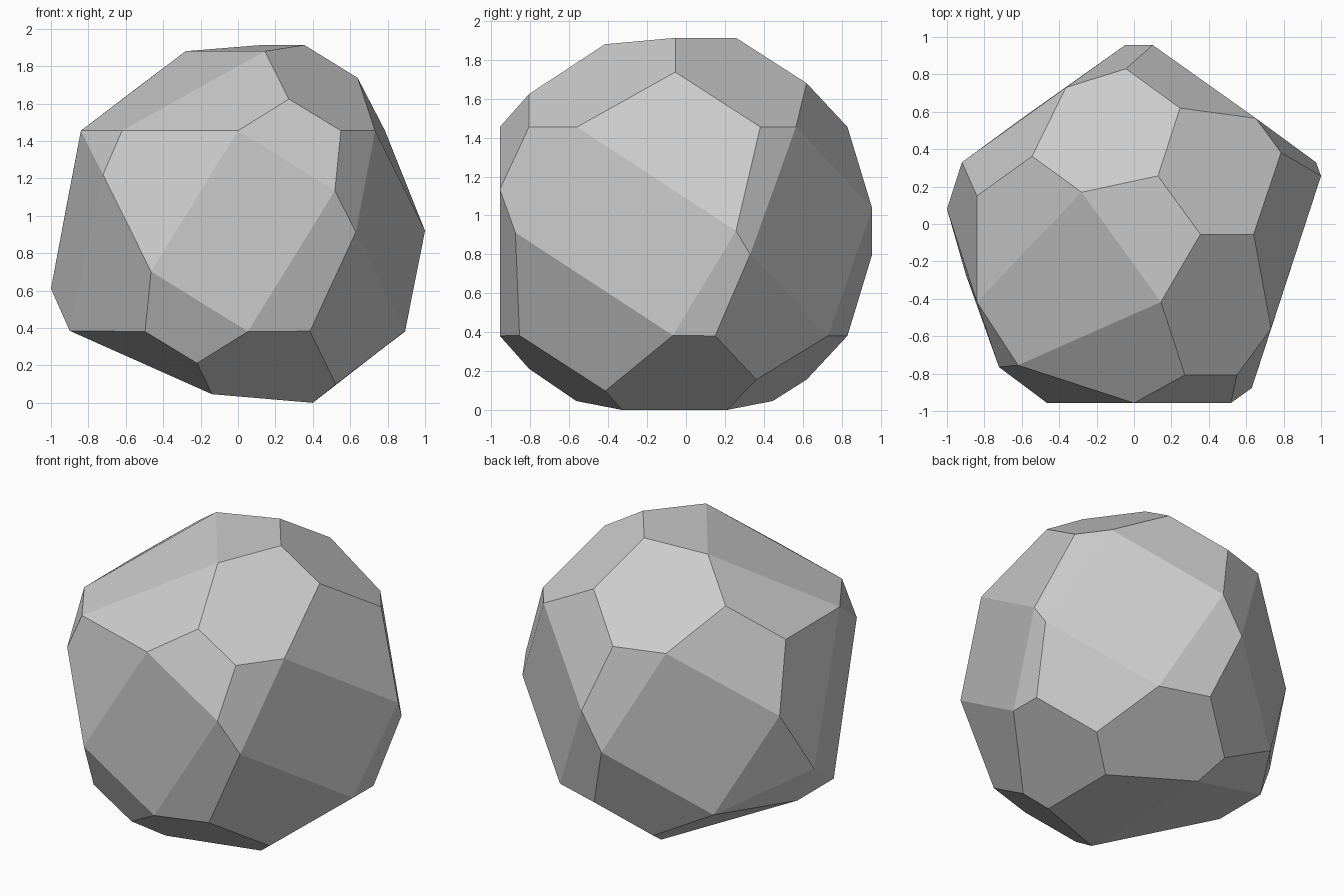
import bpy
import bmesh
import math
from mathutils import Vector

default_cube = bpy.data.objects.get("Cube")
if default_cube:
    bpy.data.objects.remove(default_cube, do_unlink=True)

# Half-turn axis, parallel to y, shared by most corners of the stone
AXIS_X, AXIS_Z = .0265, .918


def half_turn(corner):
    """Return the matching corner on the other side of the axis."""
    x, y, z = corner
    return (2 * AXIS_X - x, y, 2 * AXIS_Z - z)


def make_material(name, colour):
    material = bpy.data.materials.new(name)
    material.use_nodes = True
    material.diffuse_color = colour
    shader = material.node_tree.nodes["Principled BSDF"]
    shader.inputs["Base Color"].default_value = colour
    return material


def faceted_solid(name, corners, material, flat_angle):
    """Wrap corners in a convex skin and merge nearly coplanar facets."""
    mesh = bpy.data.meshes.new(name)
    solid = bmesh.new()
    for corner in corners:
        solid.verts.new(Vector(corner))
    hull = bmesh.ops.convex_hull(solid, input=solid.verts[:])
    leftover = {item for key in ("geom_interior", "geom_unused")
                for item in hull[key] if isinstance(item, bmesh.types.BMVert)}
    bmesh.ops.delete(solid, geom=list(leftover), context='VERTS')
    bmesh.ops.dissolve_limit(solid, angle_limit=flat_angle,
                             verts=solid.verts[:], edges=solid.edges[:])
    bmesh.ops.recalc_face_normals(solid, faces=solid.faces[:])
    for face in solid.faces:
        face.smooth = False
    solid.to_mesh(mesh)
    solid.free()
    mesh.materials.append(material)
    stone = bpy.data.objects.new(name, mesh)
    bpy.context.collection.objects.link(stone)
    return stone


# Corners that repeat about the axis: front, back, then sides
paired = [
    (0, -.957, 1.455), (.518, -.957, 1.134), (.272, -.807, 1.624), (.55, -.807, 1.455),
    (-.043, .83, 1.455), (.246, .62, 1.68), (-.545, .362, 1.68), (-.364, .73, 1.455),
    (.1, .957, 1.037), (.973, .33, .8), (-.84, .15, 1.455), (.652, .565, 1.455),
]

# Single corners where the stone is chipped
crown = [(.144, -.417, 1.88), (-.28, .17, 1.88), (.355, -.055, 1.913),
         (.128, .257, 1.913), (.64, -.055, 1.737)]
shoulder = [(-.84, -.417, 1.455), (-.62, -.755, 1.455), (.733, -.56, 1.455),
            (.786, .382, 1.455), (-.722, -.765, 1.22)]
waist = [(.63, -.877, .912), (1, .257, .92), (-1, .08, .61)]
foot = [(.385, -.856, .383), (.893, -.067, .383), (-.9, .113, .385), (-.9, -.268, .385)]
base = [(.523, -.415, .098), (-.139, -.564, .046), (-.13, .446, .046),
        (.4, -.328, 0), (.4, .21, 0)]

corners = paired + [half_turn(c) for c in paired] + crown + shoulder + waist + foot + base

# Faceted stone body
grey = make_material("stone_grey", (.6, .6, .6, 1))
faceted_solid("faceted_stone", corners, grey, math.radians(3))
